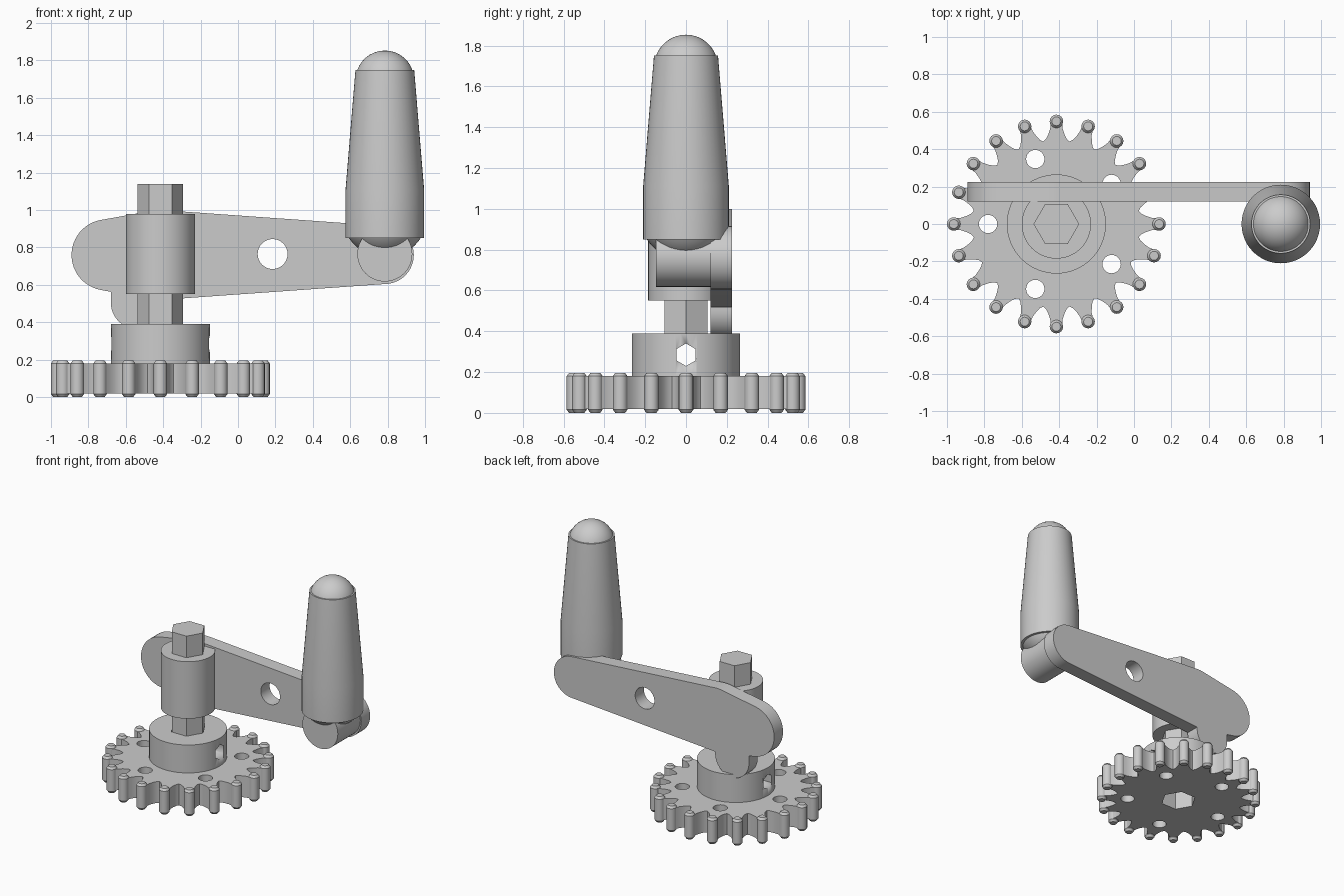
import bpy, bmesh
from math import sin, cos, pi, radians, sqrt

if "Cube" in bpy.data.objects:
    bpy.data.objects.remove(bpy.data.objects["Cube"])

GX, HX = -0.415, 0.785      # gear axis and handle axis


def arc(cx, cy, r, a0, a1, n=24):
    return [(cx + r * cos(radians(a0 + (a1 - a0) * i / n)),
             cy + r * sin(radians(a0 + (a1 - a0) * i / n))) for i in range(n + 1)]


def ring(cx, cy, r, n=48, a0=0):
    return arc(cx, cy, r, a0, a0 + 360, n)[:-1]


def smooth(ob, angle=30):
    bpy.ops.object.select_all(action='DESELECT')
    ob.select_set(True)
    bpy.context.view_layer.objects.active = ob
    bpy.ops.object.shade_smooth_by_angle(angle=radians(angle))


def plate(name, loops, depth, loc, rot=(0, 0, 0)):
    """Extrude a 2D outline (first loop) with holes (other loops)."""
    cu = bpy.data.curves.new(name, 'CURVE')
    cu.dimensions, cu.fill_mode, cu.extrude = '2D', 'BOTH', depth / 2
    for loop in loops:
        sp = cu.splines.new('POLY')
        sp.points.add(len(loop) - 1)
        for p, (x, y) in zip(sp.points, loop):
            p.co = (x, y, 0, 1)
        sp.use_cyclic_u = True
    ob = bpy.data.objects.new(name, cu)
    bpy.context.collection.objects.link(ob)
    ob.location, ob.rotation_euler = loc, rot
    bpy.ops.object.select_all(action='DESELECT')
    ob.select_set(True)
    bpy.context.view_layer.objects.active = ob
    bpy.ops.object.convert(target='MESH')
    ob = bpy.context.view_layer.objects.active
    bm = bmesh.new()
    bm.from_mesh(ob.data)
    bmesh.ops.remove_doubles(bm, verts=bm.verts, dist=1e-5)
    bmesh.ops.recalc_face_normals(bm, faces=bm.faces)
    bm.to_mesh(ob.data)
    bm.free()
    smooth(ob)
    return ob


def lathe(name, profile, loc, n=48, rot=(0, 0, 0)):
    """Revolve (radius, z) points around the local z axis."""
    bm = bmesh.new()
    vs = [bm.verts.new((r, 0, z)) for r, z in profile]
    es = [bm.edges.new(p) for p in zip(vs, vs[1:])]
    bmesh.ops.spin(bm, geom=vs + es, cent=(0, 0, 0), axis=(0, 0, 1),
                   angle=2 * pi, steps=n, use_merge=False)
    bmesh.ops.remove_doubles(bm, verts=bm.verts, dist=1e-5)
    bmesh.ops.recalc_face_normals(bm, faces=bm.faces)
    me = bpy.data.meshes.new(name)
    bm.to_mesh(me)
    bm.free()
    ob = bpy.data.objects.new(name, me)
    bpy.context.collection.objects.link(ob)
    ob.location, ob.rotation_euler = loc, rot
    smooth(ob)
    return ob


# Gear disc: 20 flared teeth, five round holes, hexagonal bore
teeth = []
for i in range(20):
    a = i * pi / 10
    for r, t in ((.441, -.069), (.455, -.055), (.48, -.043), (.51, -.033), (.55, -.03),
                 (.55, .03), (.51, .033), (.48, .043), (.455, .055)):
        teeth.append((r * cos(a) - t * sin(a), r * sin(a) + t * cos(a)))
holes = [ring(.365 * cos(radians(36 + 72 * k)), .365 * sin(radians(36 + 72 * k)), .049, 24)
         for k in range(5)]
plate("gear_disc", [teeth] + holes + [ring(0, 0, .125, 6)], .16, (GX, 0, .1))

# Chamfered pins at the tooth tips
for i in range(20):
    a = i * pi / 10
    lathe(f"tooth_pin_{i + 1}", [(0, 0), (.024, 0), (.036, .016), (.036, .18), (.024, .196), (0, .196)],
          (GX + .549 * cos(a), .549 * sin(a), 0), 16)

# Hub with hexagonal bore and a hexagonal cross hole
hub = plate("hub", [ring(0, 0, .265, 64), ring(0, 0, .125, 6)], .21, (GX, 0, .285))
cutter = plate("hub_cutter", [ring(0, 0, .055, 6)], .8, (GX, 0, .285), (0, pi / 2, 0))
mod = hub.modifiers.new("cross_hole", 'BOOLEAN')
mod.operation, mod.solver, mod.object = 'DIFFERENCE', 'EXACT', cutter
smooth(hub)
bpy.ops.object.modifier_apply(modifier=mod.name)
bpy.data.objects.remove(cutter)

# Hexagonal shaft and round sleeve
plate("hex_shaft", [ring(0, 0, .122, 6)], .78, (GX, 0, .75))
lathe("sleeve", [(0, .55), (.185, .55), (.185, .978), (0, .978)], (GX, 0, 0), 64)

# Crank arm with lower lug and one hole
outline = (arc(-.70, .76, .19, 100, 260) + [(-.68, .563)]
           + arc(-.54, .505, .14, 180, 360) + [(-.40, .52)]
           + arc(GX, .76, .24, 271, 274, 2)
           + arc(HX, .76, .155, -86, 86)
           + arc(GX, .76, .24, 86, 100, 4))
plate("crank_arm", [outline, ring(.185, .765, .08, 32)], .105, (0, .1725, 0), (pi / 2, 0, 0))

# Knuckle between arm and handle
lathe("knuckle", [(0, -.13), (.147, -.13), (.147, .147), (0, .147)], (HX, 0, .765), 48, (pi / 2, 0, 0))

# Tapered handle grip with rounded caps
lathe("handle_grip", [(0, .85), (.21, .85), (.21, 1.11), (.157, 1.75), (0, 1.75)], (HX, 0, 0))


def cap(name, base, radius, height):
    big = (radius ** 2 + height ** 2) / (2 * abs(height))
    s = 1 if height > 0 else -1
    pts = [(radius * sin(pi / 2 * k / 8), 0) for k in range(9)]
    pts = [(r, base + height - s * (big - sqrt(big * big - r * r))) for r, _ in pts]
    lathe(name, pts + [(0, base)], (HX, 0, 0))


cap("handle_top_cap", 1.749, .147, .104)
cap("handle_bottom_cap", .851, .192, -.106)
